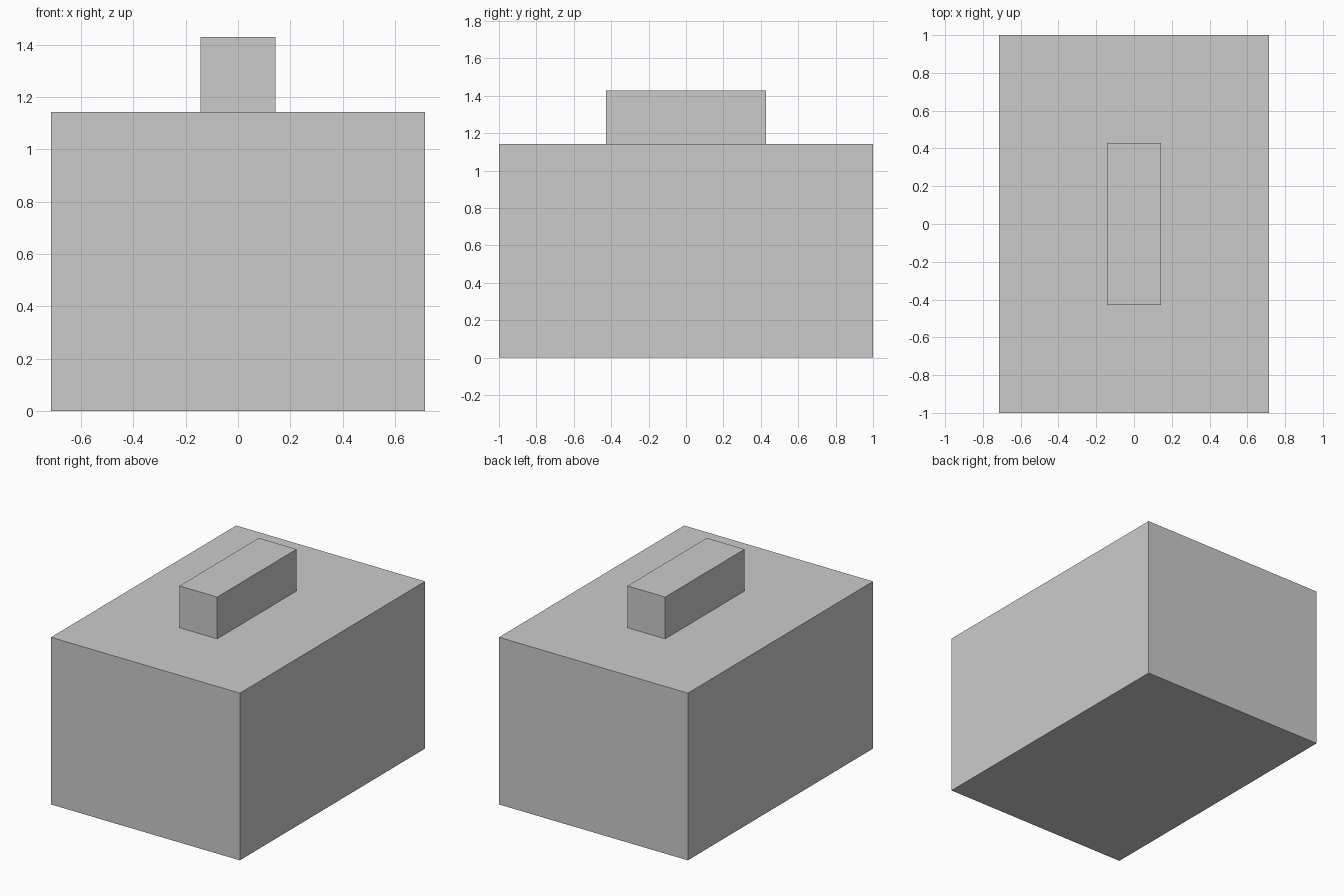
import bpy

if "Cube" in bpy.data.objects:
    bpy.data.objects.remove(bpy.data.objects["Cube"])

U = 1 / 7  # grid unit: the body is 10 x 14 x 8 units


def box(name, size, base_z):
    """Add a box centred on x and y, standing on base_z (in units)."""
    sx, sy, sz = (s * U for s in size)
    bpy.ops.mesh.primitive_cube_add(size=1, location=(0, 0, base_z * U + sz / 2))
    obj = bpy.context.object
    obj.name = name
    obj.scale = (sx, sy, sz)
    bpy.ops.object.transform_apply(location=False, rotation=False, scale=True)
    return obj


# Main block
box("body", (10, 14, 8), 0)

# Raised bar on the top face
box("top_bar", (2, 6, 2), 8)
